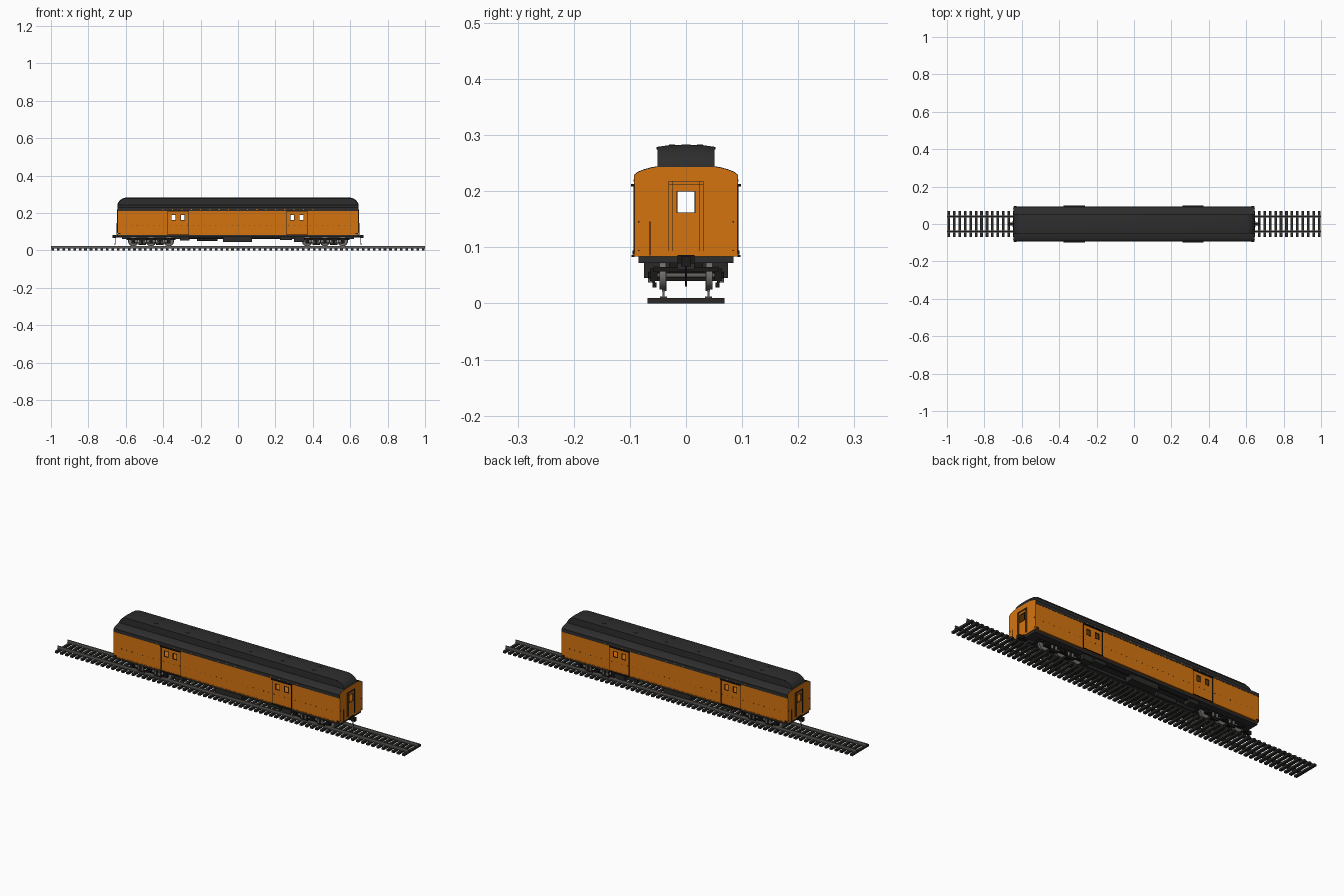
import bpy, bmesh, math
from mathutils import Matrix, Vector

cube = bpy.data.objects.get("Cube")
if cube:
    bpy.data.objects.remove(cube, do_unlink=True)


def material(name, r, g, b, rough=0.7):
    m = bpy.data.materials.new(name)
    m.use_nodes = True
    m.diffuse_color = (r, g, b, 1)
    shader = m.node_tree.nodes["Principled BSDF"]
    shader.inputs["Base Color"].default_value = (r, g, b, 1)
    shader.inputs["Roughness"].default_value = rough
    return m


ORANGE = material("orange paint", 0.66, 0.175, 0.005)
BLACK = material("roof black", 0.026, 0.026, 0.026)
TRIM = material("dark trim", 0.012, 0.01, 0.009)
TIE = material("tie black", 0.024, 0.023, 0.022)
STEEL = material("rail steel", 0.12, 0.115, 0.11)
WHEEL = material("wheel grey", 0.17, 0.165, 0.16)
ENDS = (-1, 1)


def finish(name, bm, mat, smooth=False):
    bmesh.ops.recalc_face_normals(bm, faces=bm.faces)
    me = bpy.data.meshes.new(name)
    bm.to_mesh(me)
    bm.free()
    me.materials.append(mat)
    ob = bpy.data.objects.new(name, me)
    bpy.context.collection.objects.link(ob)
    if smooth:
        bpy.ops.object.select_all(action='DESELECT')
        ob.select_set(True)
        bpy.context.view_layer.objects.active = ob
        bpy.ops.object.shade_smooth_by_angle(angle=math.radians(35))
    return ob


def boxes(name, items, mat):
    """Items are (x0, x1, y0, y1, z0, z1)."""
    bm = bmesh.new()
    for x0, x1, y0, y1, z0, z1 in items:
        size = Matrix.Diagonal((x1 - x0, y1 - y0, z1 - z0, 1))
        place = Matrix.Translation(((x0 + x1) / 2, (y0 + y1) / 2, (z0 + z1) / 2))
        bmesh.ops.create_cube(bm, size=1, matrix=place @ size)
    return finish(name, bm, mat)


def both(items):
    """Repeat boxes on the other side of the centre line."""
    return items + [(a, b, -d, -c, e, f) for a, b, c, d, e, f in items]


def rods(name, items, mat, seg=16):
    """Items are (start, end, radius)."""
    bm = bmesh.new()
    for a, b, r in items:
        a, b = Vector(a), Vector(b)
        turn = (b - a).to_track_quat('Z', 'Y').to_matrix().to_4x4()
        bmesh.ops.create_cone(bm, cap_ends=True, segments=seg, radius1=r, radius2=r,
                              depth=(b - a).length, matrix=Matrix.Translation((a + b) / 2) @ turn)
    return finish(name, bm, mat, True)


def loft(name, sections, mat, smooth=True):
    """Skin closed sections of equal point count and cap the ends."""
    bm = bmesh.new()
    rings = [[bm.verts.new(p) for p in s] for s in sections]
    n = len(rings[0])
    for a, b in zip(rings, rings[1:]):
        for i in range(n):
            j = (i + 1) % n
            bm.faces.new((a[i], a[j], b[j], b[i]))
    bm.faces.new(rings[0])
    bm.faces.new(rings[-1])
    return finish(name, bm, mat, smooth)


# Track
ties = 69
boxes("track_ties", [(x - 0.007, x + 0.007, -0.069, 0.069, 0, 0.01)
                     for x in (-0.99 + 1.98 * i / (ties - 1) for i in range(ties))], TIE)
boxes("rails", both([(-1, 1, 0.034, 0.046, 0.01, 0.012),
                     (-1, 1, 0.0385, 0.0415, 0.012, 0.021),
                     (-1, 1, 0.037, 0.043, 0.021, 0.025)]), STEEL)

# Hollow car body with window openings
L, W = 0.645, 0.092
arc = [(0.092, 0.228), (0.086, 0.233), (0.075, 0.2375), (0.062, 0.241), (0.05, 0.243)]
top = arc + [(-y, z) for y, z in reversed(arc)]
outline = [(-W, 0.084), (W, 0.084)] + top
body = loft("car_body", [[(s * L, y, z) for y, z in outline] for s in ENDS], ORANGE, False)
DOORS = (-0.32, 0.315)
panes = [d + s * 0.0245 for d in DOORS for s in ENDS]
cavity = boxes("body_cavity", [(-L + 0.005, L - 0.005, -W + 0.005, W - 0.005, 0.09, 0.226)], ORANGE)
side_cut = boxes("side_window_cutter", [(x - 0.01, x + 0.01, -0.12, 0.12, 0.163, 0.19) for x in panes], ORANGE)
end_cut = boxes("end_window_cutter", [(-0.7, 0.7, -0.015, 0.015, 0.162, 0.199)], ORANGE)
for cutter in (cavity, side_cut, end_cut):
    mod = body.modifiers.new(cutter.name, 'BOOLEAN')
    mod.operation, mod.solver, mod.object = 'DIFFERENCE', 'EXACT', cutter
    bpy.context.view_layer.objects.active = body
    bpy.ops.object.modifier_apply(modifier=mod.name)
    bpy.data.objects.remove(cutter, do_unlink=True)

# Lower roof shell and raised clerestory with sloping ends
shell = [(y, z + 0.0015) for y, z in top] + [(y, z - 0.001) for y, z in reversed(top)]
loft("lower_roof", [[(s * (L - 0.001), y, z) for y, z in shell] for s in ENDS], BLACK)
slope = [(0.645, 0.246), (0.641, 0.255), (0.633, 0.267), (0.62, 0.277), (0.6, 0.283)]
stations = [(-x, h) for x, h in slope] + slope[::-1]
loft("clerestory_roof", [[(x, y, z) for y, z in (
    (-0.051, 0.24), (-0.051, h - 0.004), (-0.03, h - 0.001), (0, h),
    (0.03, h - 0.001), (0.051, h - 0.004), (0.051, 0.24))] for x, h in stations], BLACK)
boxes("clerestory_eaves", both([(-0.6, 0.6, 0.051, 0.0525, 0.274, 0.279)]), BLACK)
boxes("eave_band", both([(-L, L, W - 0.001, W + 0.001, 0.212, 0.2295)]), BLACK)
boxes("roof_hatches", both([(x - 0.008, x + 0.008, 0.02, 0.03, 0.279, 0.2835)
                            for x in (-0.45, -0.27, -0.09, 0.09, 0.27, 0.45)]), BLACK)

# Side doors: raised hood, side strips and window frames
trim, frames = [], []
for d in DOORS:
    trim.append((d - 0.057, d + 0.057, W, W + 0.006, 0.208, 0.213))
    trim.append((d - 0.057, d + 0.057, W, W + 0.005, 0.083, 0.0865))
    for s in ENDS:
        x = d + s * 0.055
        trim.append((x - 0.0015, x + 0.0015, W, W + 0.0015, 0.086, 0.21))
for x in panes:
    for s in ENDS:
        e, z = x + s * 0.011, 0.1765 + s * 0.0145
        frames.append((e - 0.001, e + 0.001, W - 0.001, W + 0.001, 0.162, 0.191))
        frames.append((x - 0.012, x + 0.012, W - 0.001, W + 0.001, z - 0.001, z + 0.001))
boxes("side_door_trim", both(trim), TRIM)
boxes("side_window_frames", both(frames), TRIM)

# Side rivets, roof-edge dots and lower moulding
boxes("side_rivets", both([(x - 0.0015, x + 0.0015, W, W + 0.001, 0.134, 0.1365)
                           for x in (-0.6 + 0.03 * i for i in range(41))]), TRIM)
boxes("edge_lamps", both([(x - 0.003, x + 0.003, W, W + 0.0018, 0.217, 0.221)
                          for x in (-0.4 + 0.05 * i for i in range(17))]), ORANGE)
boxes("lower_moulding", both([(-L, L, W, W + 0.001, 0.084, 0.089)]), ORANGE)

# End doors with frames, grab bars and corner irons
edges, bars, corners = [], [], []
for s in ENDS:
    x0, x1 = sorted((s * L, s * (L + 0.002)))
    for y in (0.023, 0.03):
        edges.append((x0, x1, y, y + 0.001, 0.093, 0.217))
    for z in (0.212, 0.217):
        edges.append((x0, x1, -0.031, 0, z, z + 0.001))
    for y in (0.015, 0.016):
        edges.append((x0, x1, y, y + 0.001, 0.161, 0.2))
    for z in (0.161, 0.199):
        edges.append((x0, x1, 0, 0.017, z, z + 0.001))
    bars.append(((s * (L + 0.004), -s * 0.064, 0.085), (s * (L + 0.004), -s * 0.064, 0.146), 0.001))
    for z in (0.093, 0.144):
        corners.append((x0, x1, 0.083, 0.0855, z, z + 0.0025))
    corners.append((s * 0.635 - 0.006, s * 0.635 + 0.006, W, W + 0.003, 0.087, 0.094))
boxes("end_door_frames", both(edges), TRIM)
rods("end_grab_bars", bars, TRIM, 8)
boxes("corner_irons", both(corners), TRIM)

# Underframe and equipment
boxes("floor_sill", [(-0.642, 0.642, -0.085, 0.085, 0.072, 0.0845),
                     (-0.62, 0.62, -0.015, 0.015, 0.06, 0.073)], BLACK)
boxes("equipment_boxes", both([(-0.08, 0.075, 0.03, 0.075, 0.045, 0.073),
                               (-0.31, -0.26, 0.035, 0.075, 0.053, 0.073),
                               (0.225, 0.29, 0.035, 0.075, 0.055, 0.073),
                               (0.3, 0.355, 0.035, 0.075, 0.045, 0.073)]), TIE)
rods("air_tanks_and_pipes", [((-0.22, 0.02, 0.062), (-0.11, 0.02, 0.062), 0.011)] +
     [((-0.26, s * 0.06, 0.066), (0.225, s * 0.06, 0.066), 0.002) for s in ENDS], TIE)

# Six-wheel trucks
wheels, axles, caps, frame, springs = [], [], [], [], []
for cx in (-0.465, 0.465):
    for dx in (-0.095, 0, 0.095):
        x = cx + dx
        axles.append(((x, -0.06, 0.05), (x, 0.06, 0.05), 0.004))
        for s in ENDS:
            wheels.append(((x, s * 0.037, 0.05), (x, s * 0.047, 0.05), 0.025))
            wheels.append(((x, s * 0.0345, 0.05), (x, s * 0.037, 0.05), 0.028))
            caps.append(((x, s * 0.063, 0.05), (x, s * 0.067, 0.05), 0.006))
        frame.append((x - 0.009, x + 0.009, 0.051, 0.064, 0.04, 0.062))
    for dx in (-0.0475, 0.0475):
        x = cx + dx
        frame.append((x - 0.02, x + 0.02, 0.053, 0.06, 0.028, 0.037))
        frame.append((x - 0.009, x + 0.009, 0, 0.062, 0.04, 0.056))
        for e in (-0.011, 0.011):
            springs.append((x + e, 0.037))
    frame.append((cx - 0.13, cx + 0.13, 0.051, 0.058, 0.056, 0.066))
    frame.append((cx - 0.105, cx + 0.105, 0.055, 0.061, 0.037, 0.042))
    for s in ENDS:
        x = cx + s * 0.127
        frame.append((x - 0.003, x + 0.003, 0, 0.055, 0.057, 0.065))
    frame.append((cx - 0.02, cx + 0.02, 0, 0.03, 0.05, 0.073))
rods("wheels", wheels, WHEEL, 28)
rods("axles", axles, STEEL, 12)
rods("journal_caps", caps, TRIM, 12)
boxes("truck_frames", both(frame), TRIM)
rods("truck_springs", [((x, s * 0.062, z), (x, s * 0.062, z + 0.02), 0.006)
                       for x, z in springs for s in ENDS], STEEL, 12)

# Couplers and brake hoses
parts, hoses = [], []
for s in ENDS:
    for a, b, y, z0, z1 in ((0.6, 0.655, 0.006, 0.069, 0.08), (0.652, 0.671, 0.009, 0.066, 0.084),
                            (0.64, 0.65, 0.015, 0.071, 0.086)):
        x0, x1 = sorted((s * a, s * b))
        parts.append((x0, x1, -y, y, z0, z1))
    hoses.append(((s * 0.655, 0, 0.07), (s * 0.658, 0, 0.03), 0.0015))
boxes("couplers", parts, TRIM)
rods("brake_hoses", hoses, TRIM, 8)
